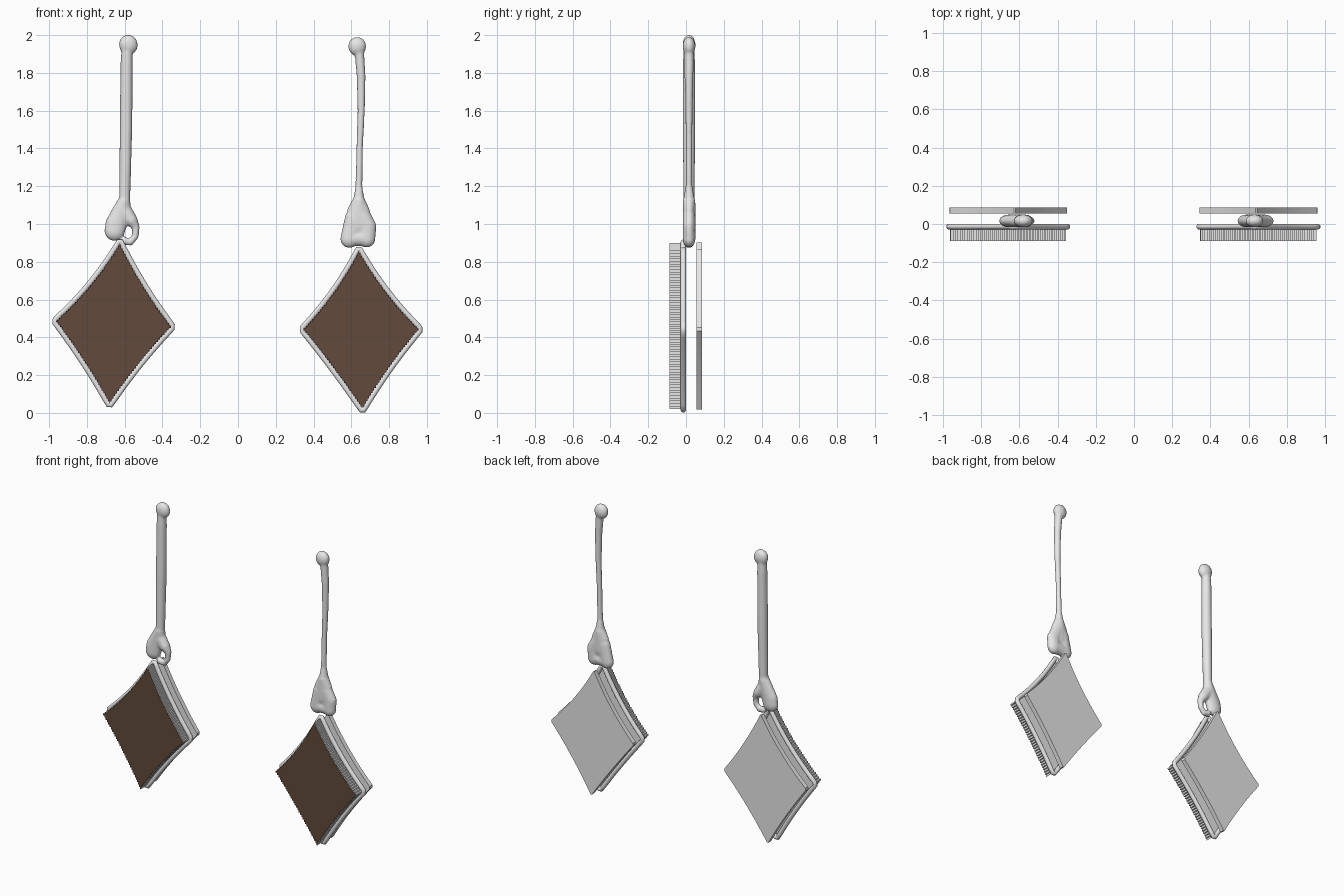
import bpy, bmesh
from mathutils import Vector, Matrix

cube = bpy.data.objects.get("Cube")
if cube:
    bpy.data.objects.remove(cube, do_unlink=True)


def material(name, rgb):
    m = bpy.data.materials.new(name)
    m.use_nodes = True
    m.diffuse_color = (*rgb, 1)
    m.node_tree.nodes["Principled BSDF"].inputs["Base Color"].default_value = (*rgb, 1)
    return m


GREY = material("light grey", (0.8, 0.8, 0.8))
BROWN = material("dark brown", (0.122, 0.067, 0.043))


def add_object(name, data, *mats):
    ob = bpy.data.objects.new(name, data)
    bpy.context.collection.objects.link(ob)
    for m in mats:
        data.materials.append(m)
    return ob


def outline(corners, sags, steps, inset=0.0, stepped=False):
    """Diamond with inward-bowed sides, as (x, z) points running counter-clockwise."""
    pts = []
    for i, sag in enumerate(sags):
        a, b = Vector(corners[i]), Vector(corners[(i + 1) % 4])
        d = (b - a).normalized()
        inward = Vector((-d.y, d.x))
        for k in range(steps):
            t = 0.025 + 0.95 * k / (steps - 1)
            q = a.lerp(b, t) + inward * (sag * 4 * t * (1 - t) + inset)
            if stepped and k:
                # Inner corner of a small stair step
                p = pts[-1]
                pts.append(Vector((q.x, p.y) if i % 2 else (p.x, q.y)))
            pts.append(q)
    return pts


def slab(name, pts, y0, y1, front_colour):
    """Upright plate between two depths; its front face takes its own colour."""
    bm = bmesh.new()
    near = [bm.verts.new((p.x, y0, p.y)) for p in pts]
    far = [bm.verts.new((p.x, y1, p.y)) for p in pts]
    bm.faces.new(near).material_index = 1
    bm.faces.new(far[::-1])
    for i in range(len(pts)):
        bm.faces.new((near[i], near[i - 1], far[i - 1], far[i]))
    me = bpy.data.meshes.new(name)
    bm.to_mesh(me)
    bm.free()
    return add_object(name, me, GREY, front_colour)


def frame(name, pts):
    """Round wire following the diamond."""
    cu = bpy.data.curves.new(name, "CURVE")
    cu.dimensions = "3D"
    cu.bevel_depth = 0.015
    cu.bevel_resolution = 3
    sp = cu.splines.new("POLY")
    sp.points.add(len(pts) - 1)
    for q, p in zip(sp.points, pts):
        q.co = (p.x, -0.014, p.y, 1)
    sp.use_cyclic_u = True
    sp.use_smooth = True
    return add_object(name, cu, GREY)


def hook(name, limbs):
    """Melted-looking stem: chains of (x, z, radius) fused into one skin."""
    bm = bmesh.new()
    for limb in limbs:
        for (x0, z0, r0), (x1, z1, r1) in zip(limb, limb[1:]):
            a, b = Vector((x0, z0, r0)), Vector((x1, z1, r1))
            n = max(1, int((b - a).length / 0.012))
            for k in range(n + 1):
                x, z, r = a.lerp(b, k / n)
                mat = Matrix.Translation((x, 0.016, z)) @ Matrix.Diagonal((r, min(r, 0.034), r, 1))
                bmesh.ops.create_uvsphere(bm, u_segments=16, v_segments=10, radius=1, matrix=mat)
    me = bpy.data.meshes.new(name)
    bm.to_mesh(me)
    bm.free()
    ob = add_object(name, me, GREY)
    skin = ob.modifiers.new("skin", "REMESH")
    skin.mode = "VOXEL"
    skin.voxel_size = 0.007
    skin.use_smooth_shade = True
    soft = ob.modifiers.new("soften", "SMOOTH")
    soft.iterations = 5
    return ob


# Corners run top, outer left, bottom, outer right
pendants = {
    "right": ([(-0.625, 0.917), (-0.978, 0.487), (-0.68, 0.031), (-0.34, 0.455)],
              (0.022, 0.01, 0.012, 0.014)),
    "left": ([(0.64, 0.878), (0.332, 0.443), (0.66, 0.004), (0.972, 0.443)],
             (0.02, 0.006, 0.012, 0.02)),
}
for side, (corners, sags) in pendants.items():
    slab(side + "_front_panel", outline(corners, sags, 32, 0.008, True), -0.088, -0.02, BROWN)
    frame(side + "_frame", outline(corners, sags, 16))
    slab(side + "_back_panel", outline(corners, sags, 24, 0.003), 0.055, 0.086, GREY)

# Thick stem with ball tip, drooping lobe and a small open loop
hook("right_hook", [
    [(-0.581, 1.952, 0.05), (-0.58, 1.946, 0.05)],
    [(-0.588, 1.92, 0.03), (-0.59, 1.85, 0.033), (-0.593, 1.5, 0.034),
     (-0.6, 1.13, 0.03), (-0.615, 1.07, 0.05), (-0.645, 1.0, 0.058), (-0.653, 0.965, 0.055)],
    [(-0.6, 1.06, 0.045), (-0.565, 1.02, 0.034), (-0.541, 0.985, 0.021),
     (-0.543, 0.935, 0.018), (-0.57, 0.903, 0.018), (-0.6, 0.91, 0.022)],
])

# Thin stem with ball tip and a two-lobed foot
hook("left_hook", [
    [(0.631, 1.942, 0.048), (0.631, 1.938, 0.048)],
    [(0.643, 1.9, 0.026), (0.652, 1.78, 0.024), (0.652, 1.6, 0.02), (0.644, 1.4, 0.018),
     (0.64, 1.2, 0.019), (0.64, 1.13, 0.03), (0.638, 1.06, 0.062), (0.637, 1.0, 0.07)],
    [(0.615, 1.03, 0.05), (0.59, 0.922, 0.049)],
    [(0.655, 1.04, 0.05), (0.682, 0.985, 0.051), (0.681, 0.922, 0.047)],
    [(0.592, 0.925, 0.042), (0.675, 0.925, 0.042)],
])
